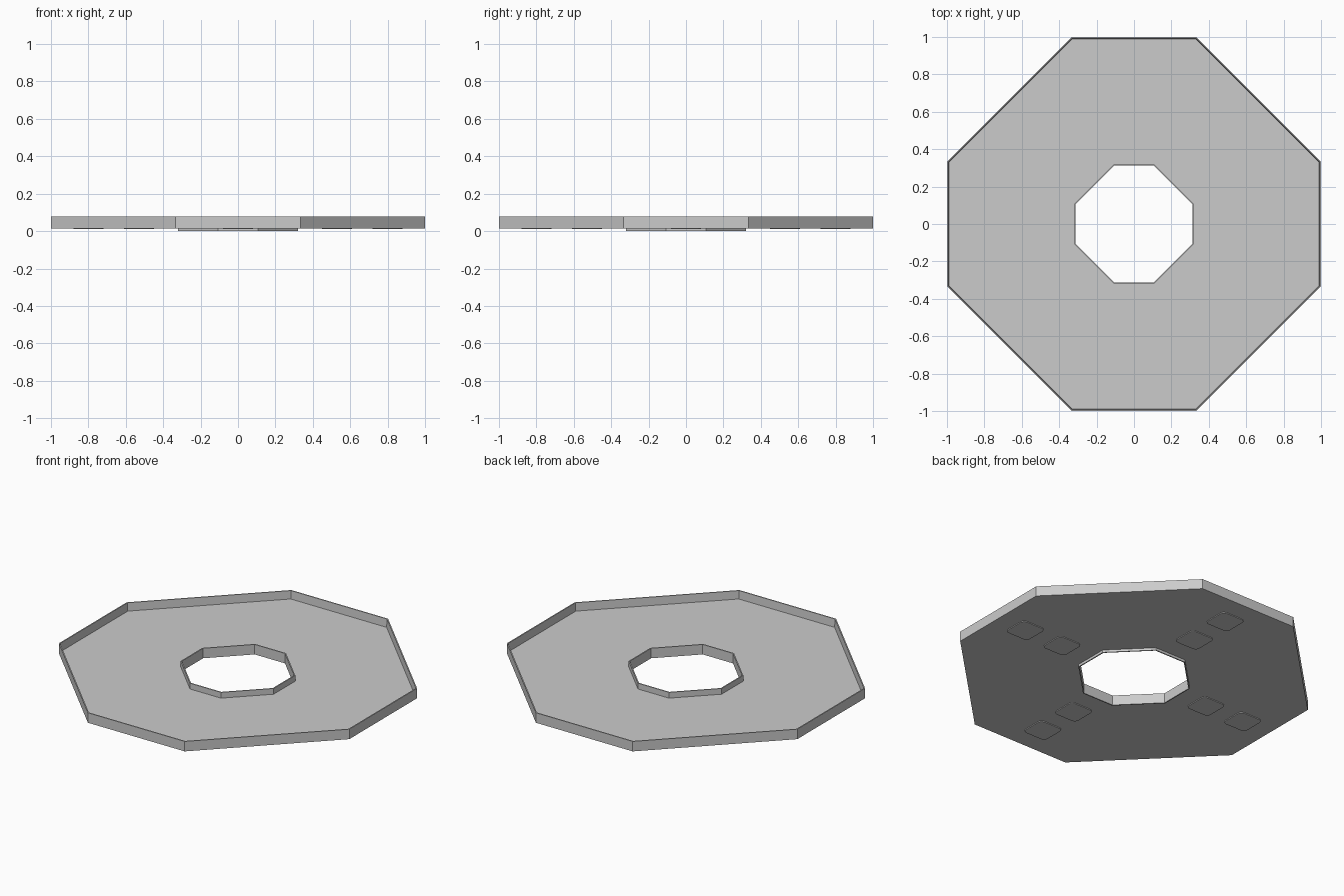
import bpy
import bmesh

if "Cube" in bpy.data.objects:
    bpy.data.objects.remove(bpy.data.objects["Cube"])

CORNER = 1 / 3  # half length of an axis-aligned side relative to the apothem


def octagon(r):
    c = r * CORNER
    return [(r, -c), (r, c), (c, r), (-c, r), (-r, c), (-r, -c), (-c, -r), (c, -r)]


def finish(bm, name):
    bmesh.ops.recalc_face_normals(bm, faces=bm.faces)
    mesh = bpy.data.meshes.new(name)
    bm.to_mesh(mesh)
    bm.free()
    obj = bpy.data.objects.new(name, mesh)
    bpy.context.collection.objects.link(obj)
    return obj


def octagon_ring(name, profile):
    """Sweep a closed (radius, z) profile around the octagon."""
    bm = bmesh.new()
    loops = [[bm.verts.new((x, y, z)) for x, y in octagon(r)] for r, z in profile]
    for i, a in enumerate(loops):
        b = loops[(i + 1) % len(loops)]
        for j in range(8):
            k = (j + 1) % 8
            bm.faces.new((a[j], a[k], b[k], b[j]))
    return finish(bm, name)


# Tray: thin floor, raised outer rim and inner collar that also drops to the ground
octagon_ring("octagonal_tray", [
    (1.0, 0.015), (1.0, 0.077), (0.993, 0.077), (0.99, 0.026),
    (0.32, 0.026), (0.32, 0.062), (0.313, 0.062), (0.313, 0.0),
    (0.32, 0.0), (0.32, 0.015),
])


# Pads: low rounded squares under the floor, two along each axis direction
def pad(name, cx, cy, half=0.08, z0=0.010, z1=0.017):
    bm = bmesh.new()
    bmesh.ops.create_cube(bm, size=1)
    for v in bm.verts:
        v.co = (cx + v.co.x * 2 * half, cy + v.co.y * 2 * half,
                z1 if v.co.z > 0 else z0)
    upright = [e for e in bm.edges
               if abs(e.verts[0].co.z - e.verts[1].co.z) > 0.001]
    bmesh.ops.bevel(bm, geom=upright, offset=0.025, segments=3,
                    profile=0.5, affect='EDGES')
    return finish(bm, name)


for i, (dx, dy) in enumerate([(1, 0), (0, 1), (-1, 0), (0, -1)]):
    for label, r in (("inner", 0.53), ("outer", 0.80)):
        pad(f"{label}_pad_{i + 1}", dx * r, dy * r)
